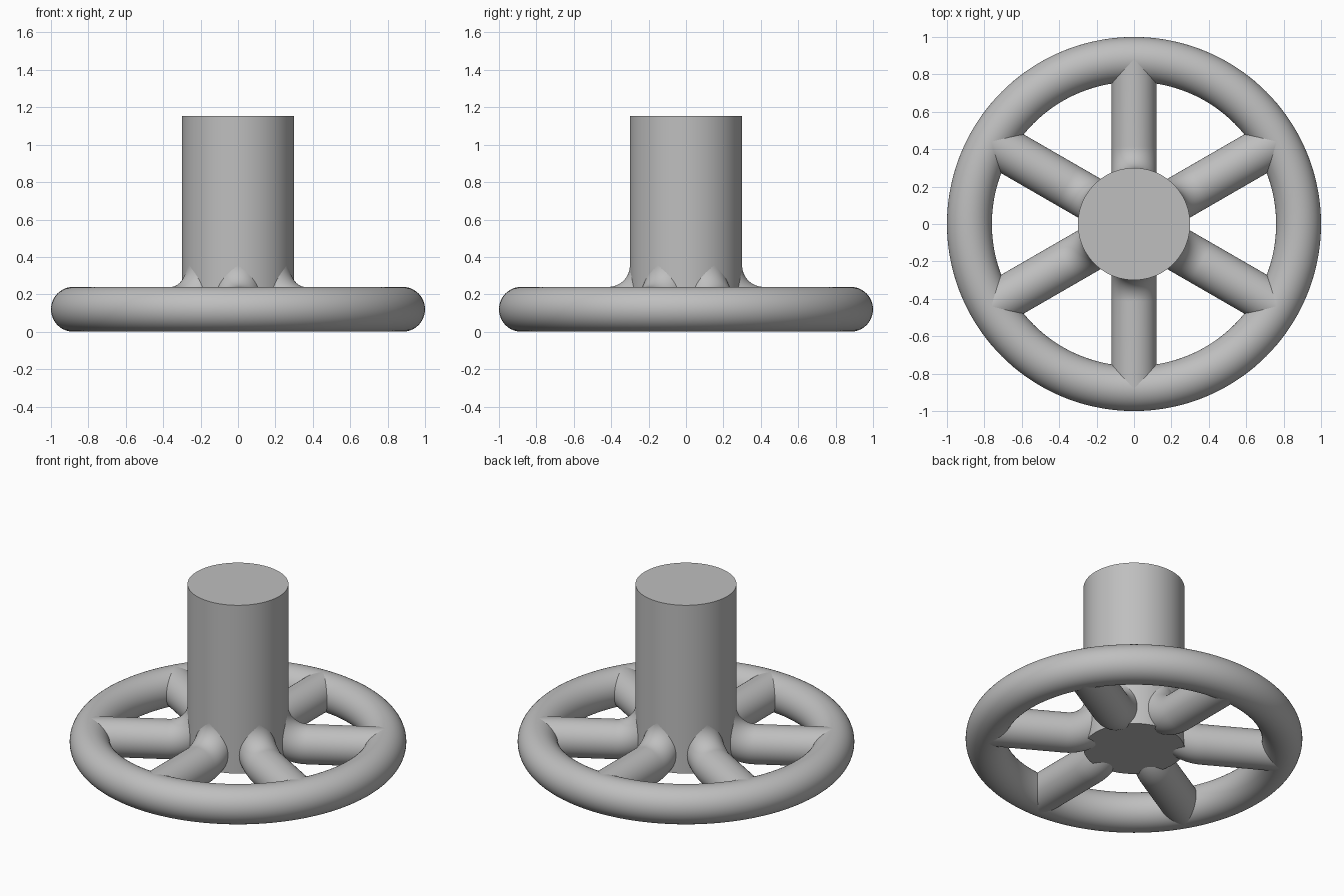
import bpy, bmesh
from math import pi, cos, sin, radians
from mathutils import Matrix, Vector

cube = bpy.data.objects.get("Cube")
if cube:
    bpy.data.objects.remove(cube, do_unlink=True)

RIM_R, TUBE_R = 0.88, 0.12
HUB_R, HUB_BOTTOM, HUB_TOP = 0.30, 0.05, 1.153
BEND_R = 0.235          # centre-line radius of the spoke bend

grey = bpy.data.materials.new("plain grey")
grey.use_nodes = True
colour = (0.52, 0.52, 0.52, 1)
grey.diffuse_color = colour
grey.node_tree.nodes["Principled BSDF"].inputs["Base Color"].default_value = colour


def finish(name, bm):
    """Turn a bmesh into a smooth-shaded object that keeps its sharp edges."""
    bmesh.ops.remove_doubles(bm, verts=bm.verts, dist=1e-5)
    bmesh.ops.recalc_face_normals(bm, faces=bm.faces)
    mesh = bpy.data.meshes.new(name)
    bm.to_mesh(mesh)
    bm.free()
    mesh.materials.append(grey)
    obj = bpy.data.objects.new(name, mesh)
    bpy.context.collection.objects.link(obj)
    bpy.ops.object.select_all(action='DESELECT')
    obj.select_set(True)
    bpy.context.view_layer.objects.active = obj
    bpy.ops.object.shade_smooth_by_angle(angle=radians(30))
    return obj


def tube_section(bm, x, cap):
    """Circle facing along x at the rim's mid height."""
    place = Matrix.Translation((x, 0, TUBE_R)) @ Matrix.Rotation(pi / 2, 4, 'Y')
    bmesh.ops.create_circle(bm, cap_ends=cap, segments=48, radius=TUBE_R, matrix=place)


# Rim: a round section spun about the vertical axis
bm = bmesh.new()
place = Matrix.Translation((RIM_R, 0, TUBE_R)) @ Matrix.Rotation(pi / 2, 4, 'X')
bmesh.ops.create_circle(bm, segments=48, radius=TUBE_R, matrix=place)
bmesh.ops.spin(bm, geom=bm.verts[:] + bm.edges[:], cent=(0, 0, 0), axis=(0, 0, 1),
               angle=2 * pi, steps=144, use_merge=True)
finish("rim", bm)

# Hub: upright solid cylinder
bm = bmesh.new()
bmesh.ops.create_cone(bm, cap_ends=True, segments=96, radius1=HUB_R, radius2=HUB_R,
                      depth=HUB_TOP - HUB_BOTTOM,
                      matrix=Matrix.Translation((0, 0, (HUB_TOP + HUB_BOTTOM) / 2)))
finish("hub", bm)

# Spokes: straight tubes that bend upward into the hub
bend_x = HUB_R - TUBE_R + BEND_R
for i in range(6):
    bm = bmesh.new()
    tube_section(bm, RIM_R, False)
    straight = bmesh.ops.extrude_edge_only(bm, edges=bm.edges[:])["geom"]
    ring = [g for g in straight if isinstance(g, bmesh.types.BMVert)]
    ring_edges = [e for e in bm.edges if all(v in ring for v in e.verts)]
    bmesh.ops.translate(bm, verts=ring, vec=(bend_x - RIM_R, 0, 0))
    bmesh.ops.spin(bm, geom=ring + ring_edges, cent=(bend_x, 0, TUBE_R + BEND_R),
                   axis=(0, 1, 0), angle=pi / 2, steps=20)
    bmesh.ops.holes_fill(bm, edges=[e for e in bm.edges if e.is_boundary], sides=0)
    bmesh.ops.rotate(bm, verts=bm.verts, cent=(0, 0, 0),
                     matrix=Matrix.Rotation(radians(30 + 60 * i), 3, 'Z'))
    finish(f"spoke_{i + 1}", bm)
